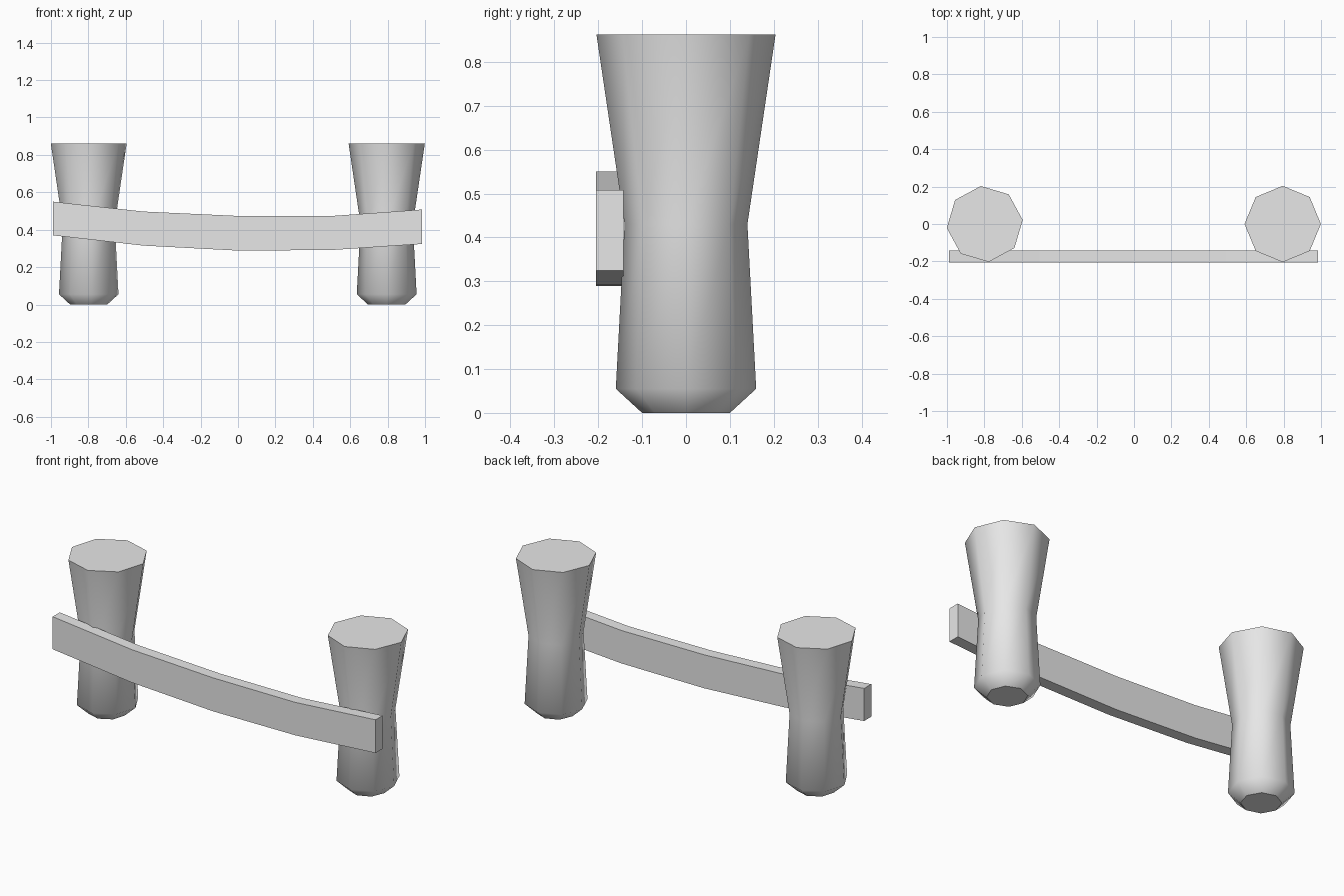
import bpy
import math

old = bpy.data.objects.get("Cube")
if old:
    bpy.data.objects.remove(old, do_unlink=True)

grey = bpy.data.materials.new("light_grey")
grey.use_nodes = True
colour = (0.8, 0.8, 0.8, 1.0)
grey.diffuse_color = colour
grey.node_tree.nodes["Principled BSDF"].inputs["Base Color"].default_value = colour


def make_object(name, verts, faces, smooth_sides=False):
    """Build a mesh object; only four-sided faces are smoothed, caps stay flat."""
    mesh = bpy.data.meshes.new(name)
    mesh.from_pydata(verts, [], faces)
    mesh.materials.append(grey)
    for face in mesh.polygons:
        face.use_smooth = smooth_sides and len(face.vertices) == 4
    obj = bpy.data.objects.new(name, mesh)
    bpy.context.collection.objects.link(obj)
    return obj


def loft(rings):
    """Join equal-sized rings with quads and close both ends."""
    n = len(rings[0])
    verts = [v for ring in rings for v in ring]
    faces = [(k * n + i, k * n + (i + 1) % n,
              (k + 1) * n + (i + 1) % n, (k + 1) * n + i)
             for k in range(len(rings) - 1) for i in range(n)]
    faces.append(tuple(reversed(range(n))))
    faces.append(tuple(range(len(verts) - n, len(verts))))
    return verts, faces


# Waisted eight-sided posts: (radius, height) from foot to top
SIDES = 8
POST_PROFILE = [(0.10, 0.0), (0.16, 0.055), (0.14, 0.43), (0.204, 0.862)]


def make_post(name, x, turn):
    rings = [[(r * math.cos(math.tau * i / SIDES),
               r * math.sin(math.tau * i / SIDES), z) for i in range(SIDES)]
             for r, z in POST_PROFILE]
    post = make_object(name, *loft(rings), smooth_sides=True)
    post.location.x = x
    post.rotation_euler.z = math.radians(turn)


make_post("left_post", 0.795, 0)
make_post("right_post", -0.798, 6)

# Sagging rail across the front: (x, bottom height, top height)
RAIL_FRONT, RAIL_BACK = -0.205, -0.143
RAIL_PATH = [(-0.99, 0.37, 0.55), (-0.505, 0.315, 0.497), (-0.01, 0.289, 0.474),
             (0.495, 0.291, 0.473), (0.985, 0.324, 0.508)]
rail_rings = [[(x, RAIL_FRONT, low), (x, RAIL_BACK, low),
               (x, RAIL_BACK, high), (x, RAIL_FRONT, high)]
              for x, low, high in RAIL_PATH]
make_object("rail", *loft(rail_rings))
